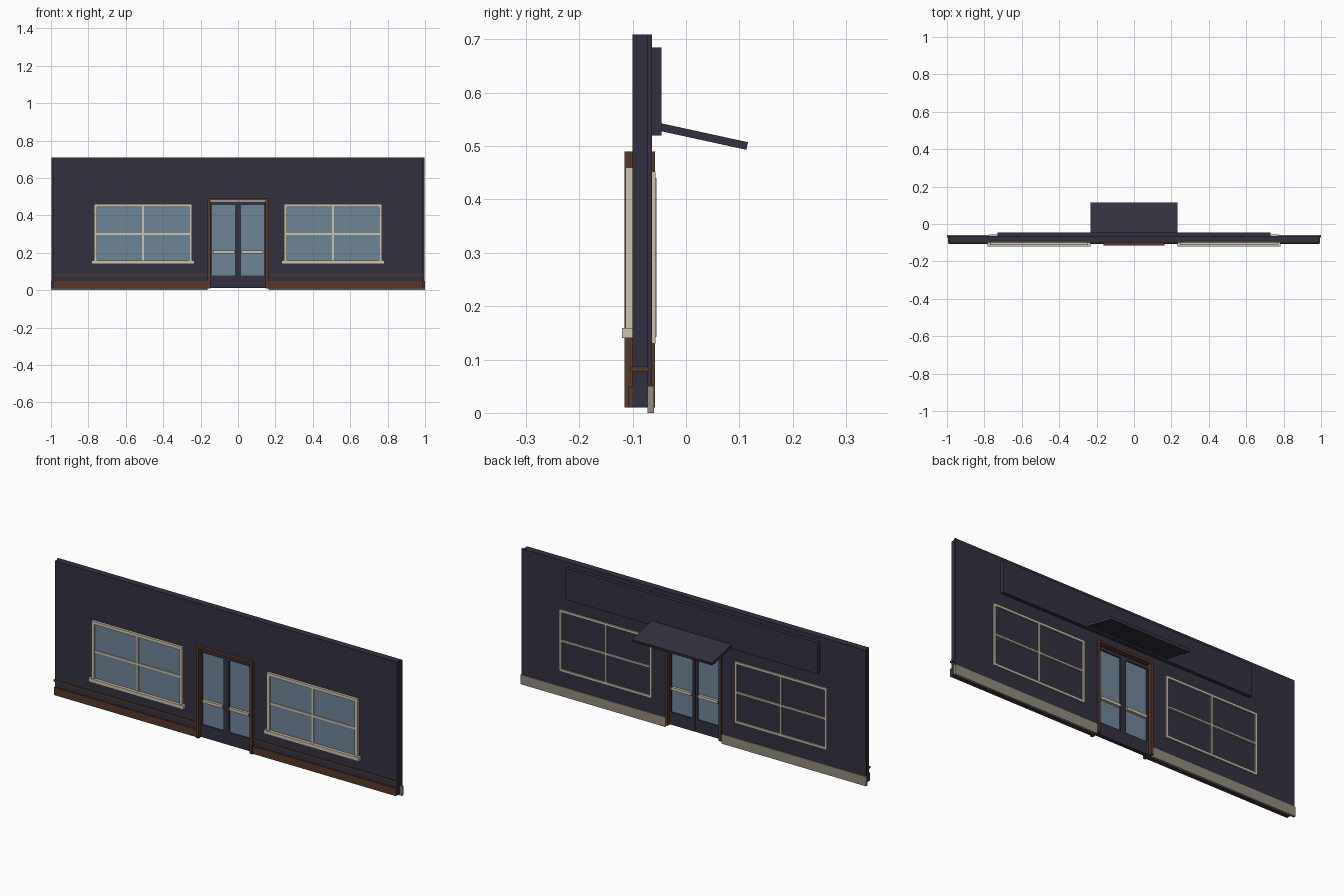
import bpy, bmesh, math
from mathutils import Matrix, Vector

if "Cube" in bpy.data.objects:
    bpy.data.objects.remove(bpy.data.objects["Cube"])


def material(name, rgb):
    m = bpy.data.materials.new(name)
    m.diffuse_color = (*rgb, 1)
    m.use_nodes = True
    m.node_tree.nodes["Principled BSDF"].inputs["Base Color"].default_value = m.diffuse_color
    return m


NAVY = material("dark navy paint", (0.034, 0.031, 0.052))
GLASS = material("blue glass", (0.155, 0.235, 0.315))
CREAM = material("cream trim", (0.62, 0.55, 0.42))
BROWN = material("brown wood", (0.098, 0.040, 0.021))
STONE = material("grey stone", (0.29, 0.26, 0.21))


def part(name, mat, boxes, rot=None):
    """One object from boxes given as (x0, x1, y0, y1, z0, z1)."""
    bm = bmesh.new()
    for x0, x1, y0, y1, z0, z1 in boxes:
        mid = Vector(((x0 + x1) / 2, (y0 + y1) / 2, (z0 + z1) / 2))
        size = Matrix.Diagonal((x1 - x0, y1 - y0, z1 - z0, 1))
        bmesh.ops.create_cube(bm, size=1, matrix=Matrix.Translation(mid) @ size)
    me = bpy.data.meshes.new(name)
    bm.to_mesh(me)
    bm.free()
    me.materials.append(mat)
    ob = bpy.data.objects.new(name, me)
    bpy.context.collection.objects.link(ob)
    return ob


def both(boxes):
    """Add the mirror image of every box across x = 0."""
    return boxes + [(-b[1], -b[0], *b[2:]) for b in boxes]


def ring(x0, x1, y0, y1, z0, z1, w):
    """Four bars around a rectangle."""
    return [(x0, x0 + w, y0, y1, z0, z1), (x1 - w, x1, y0, y1, z0, z1),
            (x0 + w, x1 - w, y0, y1, z0, z0 + w), (x0 + w, x1 - w, y0, y1, z1 - w, z1)]


def cross(x0, x1, y0, y1, z0, z1, w):
    """One upright and one level bar through the middle of a rectangle."""
    cx, cz, h = (x0 + x1) / 2, (z0 + z1) / 2, w / 2
    return [(cx - h, cx + h, y0, y1, z0, z1),
            (x0, cx - h, y0, y1, cz - h, cz + h), (cx + h, x1, y0, y1, cz - h, cz + h)]


# Wall in two layers, open at the doorway
for name, end, y0, y1 in (("front_wall", 0.99, -0.10, -0.072),
                          ("back_wall", 0.997, -0.072, -0.064)):
    part(name, NAVY, both([(0.155, end, y0, y1, 0.01, 0.709)])
         + [(-0.155, 0.155, y0, y1, 0.484, 0.709)])

# Base trims
part("front_baseboard", BROWN, both([(0.163, 0.99, -0.108, -0.10, 0.01, 0.05)]))
part("front_rail", BROWN, both([(0.163, 0.995, -0.104, -0.072, 0.078, 0.087)]))
part("back_skirting", STONE, both([(0.163, 1.0, -0.072, -0.060, 0.0, 0.05)]))

# Front windows
part("front_window_frames", CREAM,
     both(ring(0.245, 0.77, -0.113, -0.10, 0.143, 0.46, 0.016)
          + cross(0.261, 0.754, -0.109, -0.10, 0.159, 0.444, 0.011)))
part("front_window_sills", CREAM, both([(0.233, 0.783, -0.12, -0.10, 0.14, 0.159)]))
part("front_window_glass", GLASS, both([(0.26, 0.755, -0.104, -0.10, 0.158, 0.445)]))

# Back window trim
part("back_window_frames", CREAM,
     both(ring(0.24, 0.775, -0.064, -0.057, 0.13, 0.452, 0.012)
          + cross(0.252, 0.763, -0.064, -0.055, 0.142, 0.44, 0.009)))

# Door frame
part("door_frame", BROWN, both([(0.148, 0.163, -0.115, -0.058, 0.01, 0.49)])
     + [(-0.148, 0.148, -0.115, -0.058, 0.479, 0.49)])

# Double doors with glass and push bars
part("door_leaves", NAVY,
     both([(0.0005, 0.016, -0.096, -0.076, 0.012, 0.473),
           (0.139, 0.148, -0.096, -0.076, 0.012, 0.473),
           (0.016, 0.139, -0.096, -0.076, 0.012, 0.078),
           (0.016, 0.139, -0.096, -0.076, 0.455, 0.473)]))
part("door_glass", GLASS, both([(0.016, 0.139, -0.090, -0.082, 0.078, 0.455)]))
part("door_push_bars", CREAM, both([(0.020, 0.134, -0.103, -0.090, 0.197, 0.212),
                                    (0.020, 0.134, -0.082, -0.069, 0.197, 0.212)]))

# Blank sign board and sloping canopy on the back
part("sign_board", NAVY, [(-0.73, 0.73, -0.064, -0.0455, 0.52, 0.685)])
canopy = part("canopy", NAVY, [(-0.232, 0.232, 0, 0.1655, -0.0145, 0)])
canopy.location = (0, -0.0455, 0.5425)
canopy.rotation_euler.x = math.radians(-12.3)
